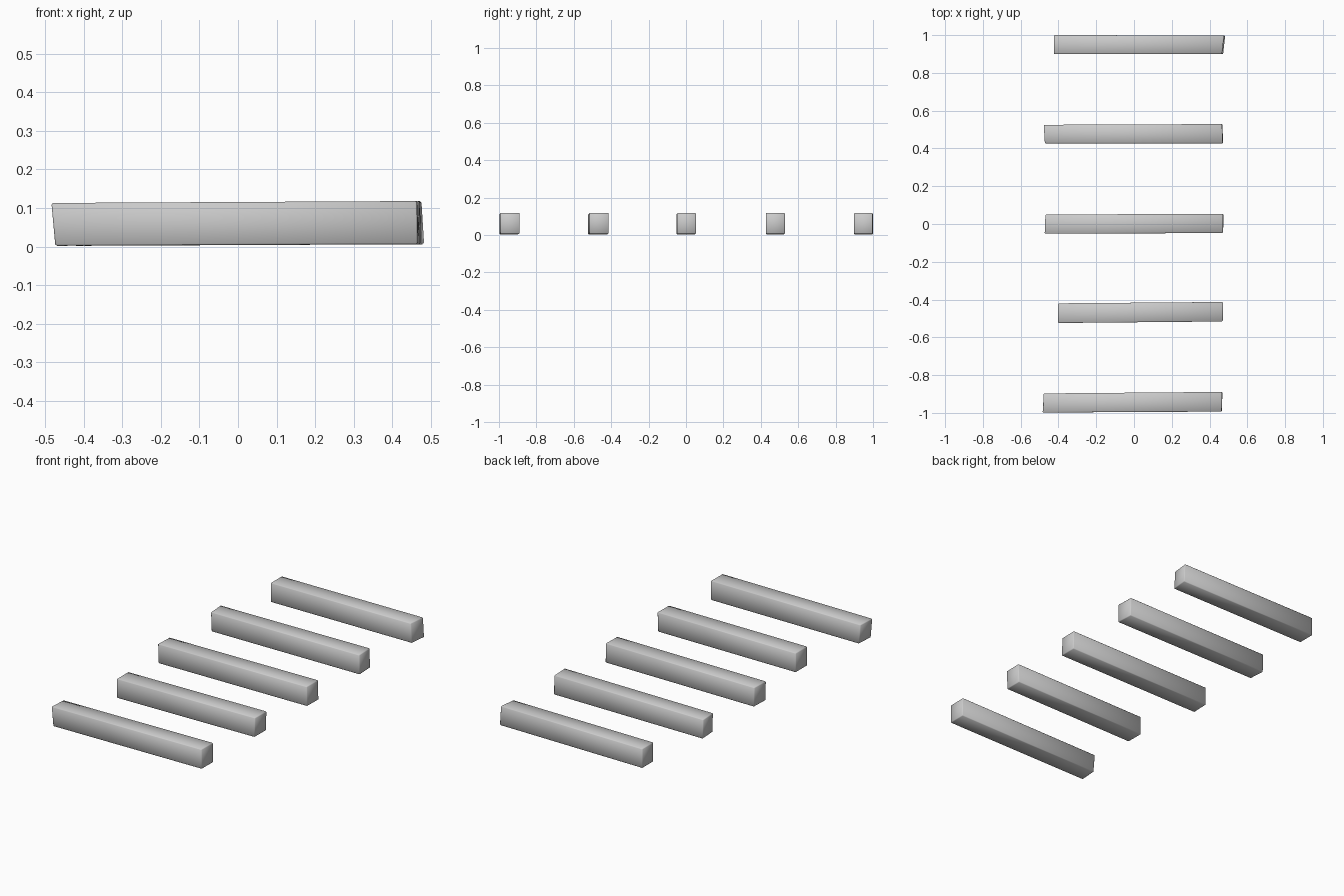
import bpy, bmesh

if "Cube" in bpy.data.objects:
    bpy.data.objects.remove(bpy.data.objects["Cube"])


def beam(name, left, right, z_left, z_right):
    """Slightly skewed timber. Each end: (x low, x high, x skew, y front, y back);
    x low / x high are the bottom and top of the end cut, skew shifts its back edge."""
    bm = bmesh.new()
    rings = []
    for (xb, xt, skew, yf, yb), (z0, z1) in ((left, z_left), (right, z_right)):
        rings.append([bm.verts.new(p) for p in (
            (xb, yf, z0), (xb + skew, yb, z0), (xt + skew, yb, z1), (xt, yf, z1))])
    a, b = rings
    bm.faces.new(a)
    bm.faces.new(b)
    for i in range(4):
        j = (i + 1) % 4
        bm.faces.new((a[i], a[j], b[j], b[i]))
    bmesh.ops.recalc_face_normals(bm, faces=bm.faces)
    # softened edges
    bmesh.ops.bevel(bm, geom=bm.edges[:], offset=0.004, segments=1,
                    profile=0.5, affect='EDGES')
    for f in bm.faces:
        f.smooth = True
    mesh = bpy.data.meshes.new(name)
    bm.to_mesh(mesh)
    bm.free()
    obj = bpy.data.objects.new(name, mesh)
    bpy.context.collection.objects.link(obj)
    return obj


# five parallel timbers, front to back
beams = [
    ((-0.474, -0.484, 0.006, -0.998, -0.897), (0.466, 0.464, 0.002, -0.993, -0.889)),
    ((-0.402, -0.402, 0.000, -0.524, -0.420), (0.466, 0.470, 0.002, -0.516, -0.413)),
    ((-0.470, -0.473, 0.004, -0.051, 0.050), (0.472, 0.470, 0.002, -0.048, 0.054)),
    ((-0.468, -0.472, -0.006, 0.427, 0.525), (0.472, 0.470, -0.004, 0.427, 0.529)),
    ((-0.424, -0.424, 0.000, 0.899, 1.000), (0.472, 0.465, 0.011, 0.899, 0.998)),
]
for n, (left, right) in enumerate(beams, 1):
    beam(f"beam_{n}", left, right, (0.002, 0.113), (0.006, 0.118))
